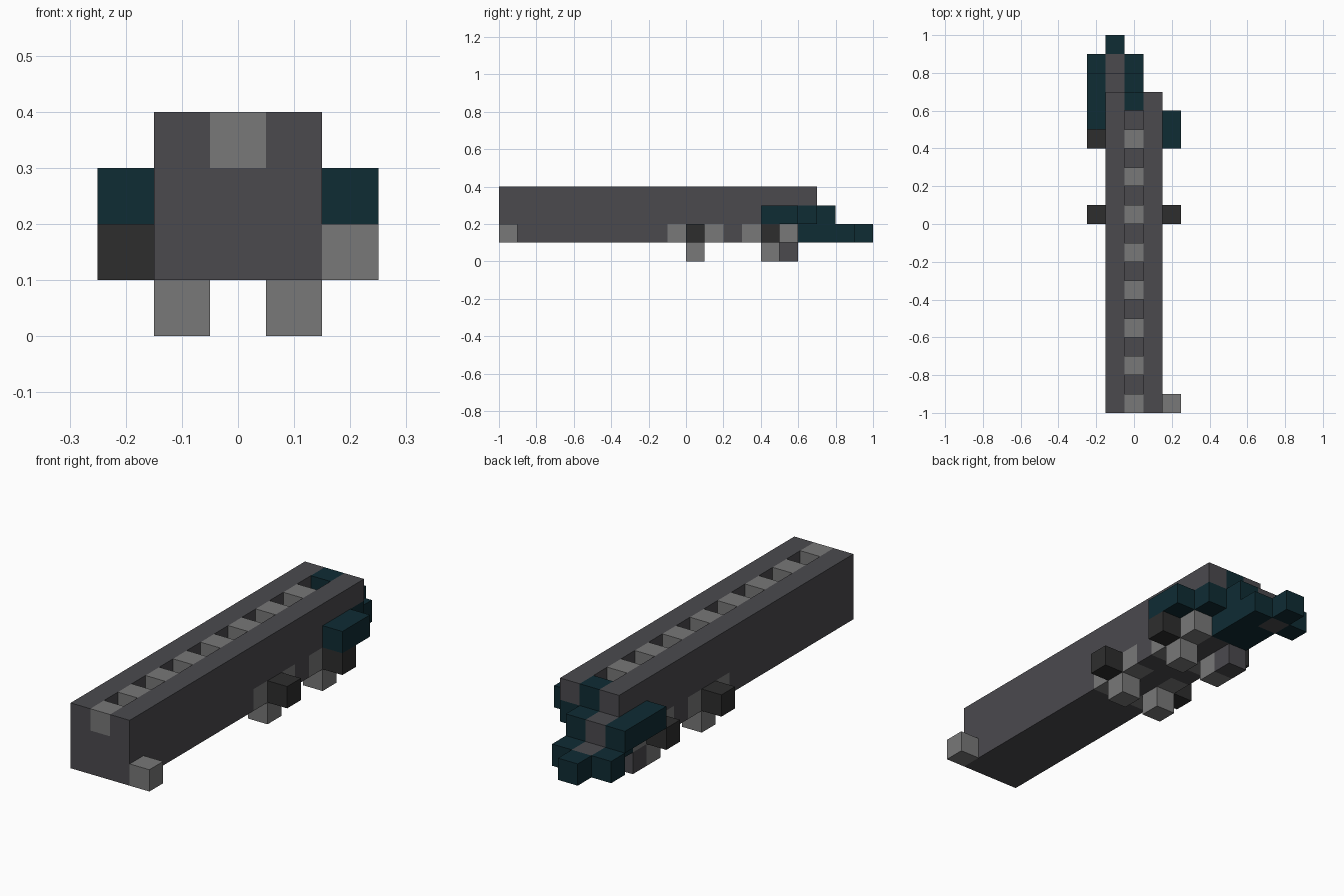
import bpy
import bmesh
from itertools import product
from mathutils import Vector

cube = bpy.data.objects.get("Cube")
if cube:
    bpy.data.objects.remove(cube, do_unlink=True)

UNIT = 0.1
ORIGIN = Vector((-0.25, -1.0, 0.0))


def material(name, rgb):
    mat = bpy.data.materials.new(name)
    mat.use_nodes = True
    mat.diffuse_color = (*rgb, 1)
    mat.node_tree.nodes["Principled BSDF"].inputs["Base Color"].default_value = (*rgb, 1)
    return mat


charcoal = material("charcoal", (0.070, 0.068, 0.076))
light_grey = material("light grey", (0.188, 0.188, 0.188))
dark_teal = material("dark teal", (0.0048, 0.025, 0.034))
near_black = material("near black", (0.027, 0.027, 0.027))

cells = {}    # block position -> part name
colours = {}  # part name -> material


def fill(part, mat, x, y, z):
    """Fill a range of blocks; later parts replace earlier ones."""
    colours[part] = mat
    for cell in product(range(*x), range(*y), range(*z)):
        cells[cell] = part


def block(part, mat, x, y, z):
    fill(part, mat, (x, x + 1), (y, y + 1), (z, z + 1))


# Long body with an overhanging upper end
fill("body", charcoal, (1, 4), (0, 16), (1, 4))
fill("body", charcoal, (1, 4), (16, 17), (3, 4))
fill("body", charcoal, (1, 2), (16, 18), (2, 3))

# Notched ridge along the top
for y in range(16):
    if y % 2:
        del cells[(2, y, 3)]
    else:
        block("ridge_teeth", light_grey, 2, y, 3)
block("ridge_end", dark_teal, 2, 16, 3)

# Mirrored feet, side hubs and the pale patches beside them
for y in (10, 14):
    for foot_x, hub_x in ((1, 0), (3, 4)):
        block("feet", light_grey, foot_x, y, 0)
        block("side_hubs", near_black, hub_x, y, 1)
        for patch_y in (y - 1, y + 1):
            block("side_patches", light_grey, foot_x, patch_y, 1)
block("rear_toe", charcoal, 1, 15, 0)

# Pale block at the front corner
block("front_corner_block", light_grey, 4, 0, 1)

# Teal side beams
fill("left_beam", dark_teal, (4, 5), (14, 16), (2, 3))
fill("right_beam", dark_teal, (0, 1), (15, 18), (2, 3))

# Teal rear end and its cross shaped tip
fill("rear_core", dark_teal, (2, 4), (16, 17), (2, 3))
block("rear_core", dark_teal, 2, 17, 2)
fill("rear_core", dark_teal, (1, 3), (16, 18), (1, 2))
fill("rear_tip", dark_teal, (0, 3), (18, 19), (1, 2))
block("rear_tip", dark_teal, 1, 19, 1)
block("tip_centre", charcoal, 1, 18, 1)


def build(part):
    """Make one object from the exposed block sides of a part."""
    bm = bmesh.new()
    for cell in [c for c, name in cells.items() if name == part]:
        centre = ORIGIN + (Vector(cell) + Vector((0.5, 0.5, 0.5))) * UNIT
        for axis, sign in product(range(3), (-1, 1)):
            normal = Vector((0, 0, 0))
            normal[axis] = sign
            if tuple(int(a + b) for a, b in zip(cell, normal)) in cells:
                continue
            side = Vector((0, 0, 0))
            side[(axis + 1) % 3] = 1
            up = normal.cross(side)
            corners = (-side - up, side - up, side + up, up - side)
            bm.faces.new([bm.verts.new(centre + (normal + c) * UNIT / 2) for c in corners])
    bmesh.ops.remove_doubles(bm, verts=bm.verts, dist=0.001)
    bmesh.ops.recalc_face_normals(bm, faces=[])
    mesh = bpy.data.meshes.new(part)
    bm.to_mesh(mesh)
    bm.free()
    mesh.materials.append(colours[part])
    bpy.context.collection.objects.link(bpy.data.objects.new(part, mesh))


for part in colours:
    build(part)
